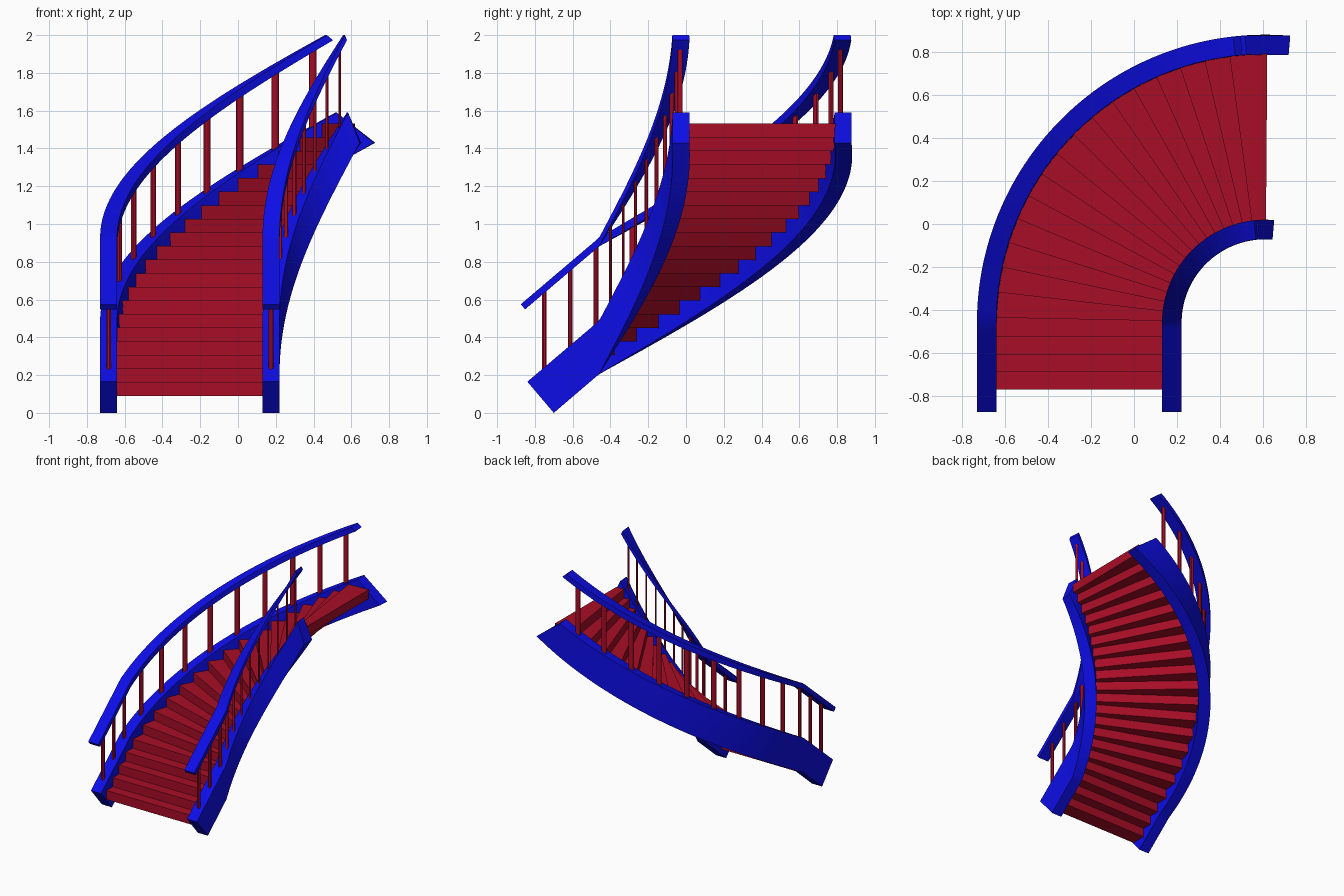
import bpy, bmesh
from math import sin, cos, pi, radians

if "Cube" in bpy.data.objects:
    bpy.data.objects.remove(bpy.data.objects["Cube"])

CX, CY, R = 0.61, -0.46, 0.865      # bend centre and centre-line radius
SLOPE = 0.852

def bend(x, s, z):
    """Wrap a straight flight (x across, s along) round the quarter turn."""
    if s <= CY:
        return (x, s, z)
    a, r = (s - CY) / R, CX - x
    return (CX - r * cos(a), CY + r * sin(a), z)

def material(name, rgb):
    m = bpy.data.materials.new(name)
    m.diffuse_color = (*rgb, 1)
    m.use_nodes = True
    m.node_tree.nodes["Principled BSDF"].inputs["Base Color"].default_value = m.diffuse_color
    return m

blue = material("blue_paint", (0.004, 0.004, 0.8))
red = material("red_paint", (0.39, 0.004, 0.02))

def loft(name, rings, mat, smooth=True):
    """Skin closed rings of straight-flight points, capped and bent."""
    bm = bmesh.new()
    vs = [[bm.verts.new(bend(*p)) for p in ring] for ring in rings]
    n = len(vs[0])
    for a, b in zip(vs, vs[1:]):
        for k in range(n):
            j = (k + 1) % n
            bm.faces.new((a[k], a[j], b[j], b[k]))
    bm.faces.new(vs[0][::-1])
    bm.faces.new(vs[-1])
    bmesh.ops.recalc_face_normals(bm, faces=bm.faces)
    me = bpy.data.meshes.new(name)
    bm.to_mesh(me)
    bm.free()
    if smooth:
        me.shade_smooth()
        me.set_sharp_from_angle(angle=radians(30))
    me.materials.append(mat)
    ob = bpy.data.objects.new(name, me)
    bpy.context.collection.objects.link(ob)

def sloped_beam(name, x0, x1, low, high, low_end, high_end, n=64):
    """Beam from one square-cut end (low/high points in s,z) to the other."""
    rings = []
    for i in range(n + 1):
        t = i / n
        (ls, lz), (hs, hz) = [[p + (q - p) * t for p, q in zip(a, b)]
                              for a, b in ((low, low_end), (high, high_end))]
        rings.append([(x0, ls, lz), (x1, ls, lz), (x1, hs, hz), (x0, hs, hz)])
    loft(name, rings, blue)

for side, x0, x1 in (("outer", -0.73, -0.64), ("inner", 0.13, 0.22)):
    # stringer and handrail
    sloped_beam(side + "_stringer", x0, x1, (-0.70, 0.0), (-0.84, 0.165),
                (0.974, 1.43), (0.838, 1.59))
    sloped_beam(side + "_handrail", x0, x1, (-0.852, 0.548), (-0.875, 0.575),
                (0.825, 1.973), (0.802, 2.0))
    # balusters
    xc, rad = (x0 + x1) / 2, 0.0135
    for i in range(12):
        s = -0.75 + 0.1368 * i
        foot = 0.165 + SLOPE * (s + 0.84) - 0.03
        head = 0.575 + SLOPE * (s + 0.875) - 0.025
        rings = [[(xc + rad * cos(k * pi / 4 + pi / 8), s + rad * sin(k * pi / 4 + pi / 8), z)
                  for k in range(8)] for z in (foot, head)]
        loft(f"{side}_baluster_{i + 1}", rings, red, smooth=False)

# treads
for i in range(20):
    s, z = -0.77 + 0.0818 * i, 0.09 + 0.072 * i
    rings = [[(-0.642, s, h), (0.132, s, h), (0.132, s + 0.121, h), (-0.642, s + 0.121, h)]
             for h in (z, z + 0.073)]
    loft(f"tread_{i + 1}", rings, red, smooth=False)
